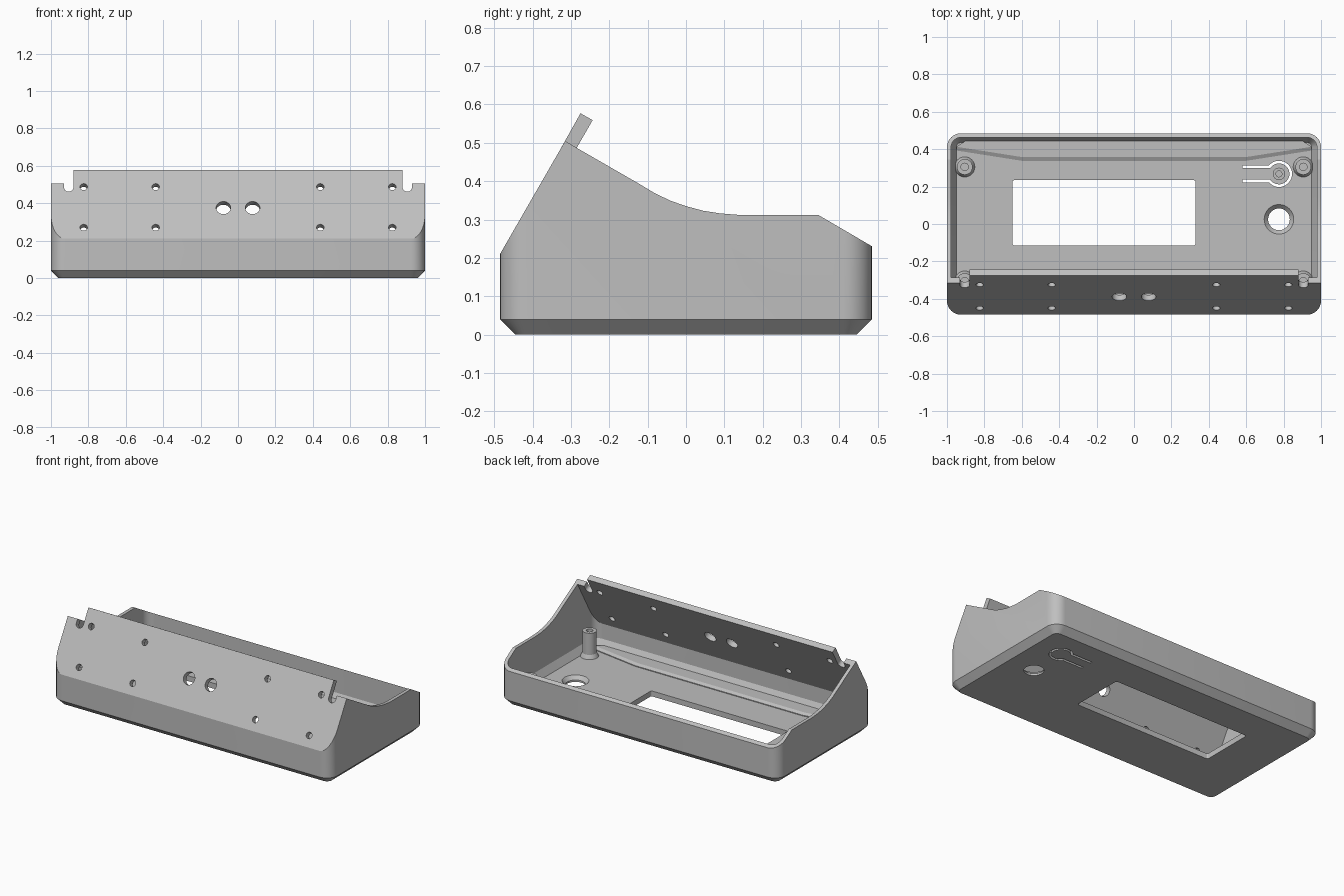
import bpy, bmesh
from math import cos, sin, pi, radians
from mathutils import Vector, Matrix

cube = bpy.data.objects.get("Cube")
if cube:
    bpy.data.objects.remove(cube, do_unlink=True)

grey = bpy.data.materials.new("plain_grey")
grey.use_nodes = True
tone = (0.52, 0.52, 0.52, 1)
grey.diffuse_color = tone
grey.node_tree.nodes["Principled BSDF"].inputs["Base Color"].default_value = tone

HALF_X, HALF_Y, FLOOR = 1.0, 0.485, 0.035
SLOPE_NORMAL = Vector((0, -sin(radians(60)), cos(radians(60))))


def finish(name, bm):
    bmesh.ops.remove_doubles(bm, verts=bm.verts, dist=1e-5)
    bmesh.ops.recalc_face_normals(bm, faces=bm.faces)
    mesh = bpy.data.meshes.new(name)
    bm.to_mesh(mesh)
    bm.free()
    mesh.materials.append(grey)
    obj = bpy.data.objects.new(name, mesh)
    bpy.context.collection.objects.link(obj)
    return obj


def loft(name, rings):
    """Skin equal-length rings of points and cap both ends."""
    bm = bmesh.new()
    loops = [[bm.verts.new(p) for p in ring] for ring in rings]
    n = len(loops[0])
    for a, b in zip(loops, loops[1:]):
        for i in range(n):
            j = (i + 1) % n
            bm.faces.new((a[i], a[j], b[j], b[i]))
    bm.faces.new(loops[0][::-1])
    bm.faces.new(loops[-1])
    return finish(name, bm)


def rounded(hx, hy, r, z, cx=0, cy=0, steps=8):
    ring = []
    for k, (sx, sy) in enumerate(((1, 1), (-1, 1), (-1, -1), (1, -1))):
        for i in range(steps + 1):
            a = (k + i / steps) * pi / 2
            ring.append((cx + sx * (hx - r) + r * cos(a), cy + sy * (hy - r) + r * sin(a), z))
    return ring


def shell_ring(inset, z):
    return rounded(HALF_X - inset, HALF_Y - inset, 0.075 - inset, z)


def side_prism(name, profile, hx):
    return loft(name, [[(x, y, z) for y, z in profile] for x in (-hx, hx)])


def plan_prism(name, outline, z0, z1):
    return loft(name, [[(x, y, z) for x, y in outline] for z in (z0, z1)])


def turned(name, profile, centre, axis=Vector((0, 0, 1)), sides=32):
    """Round solid from (radius, height) pairs along an axis."""
    turn = axis.to_track_quat('Z', 'Y').to_matrix().to_4x4()
    place = Matrix.Translation(centre) @ turn
    return loft(name, [[place @ Vector((r * cos(2 * pi * i / sides), r * sin(2 * pi * i / sides), h))
                        for i in range(sides)] for r, h in profile])


def boolean(obj, tool, operation='DIFFERENCE'):
    mod = obj.modifiers.new("cut", 'BOOLEAN')
    mod.object, mod.operation, mod.solver = tool, operation, 'EXACT'
    bpy.context.view_layer.objects.active = obj
    bpy.ops.object.modifier_apply(modifier=mod.name)
    bpy.data.objects.remove(tool, do_unlink=True)


def on_slope(x, z):
    return Vector((x, -0.485 + (z - 0.21) / 1.735, z))


# Outer case: rounded block with a chamfered base, trimmed to the side profile
case = loft("case", [shell_ring(0.04, 0), shell_ring(0, 0.04), shell_ring(0, 0.7)])
side = [(-0.485, -0.1), (-0.485, 0.21), (-0.315, 0.505), (-0.285, 0.487), (-0.12, 0.392),
        (-0.08, 0.368), (-0.04, 0.349), (0, 0.335), (0.045, 0.323), (0.09, 0.316), (0.14, 0.312),
        (0.345, 0.312), (0.485, 0.23), (0.485, -0.1)]
side[0], side[-1] = (-0.6, -0.1), (0.6, -0.1)
side[1:2] = [(-0.6, 0.01)]
side[-2] = (0.6, 0.163)
boolean(case, side_prism("trim", side, 1.2), 'INTERSECT')

# Raised lip along the top of the sloping front
lip = [(-0.335, 0.47), (-0.275, 0.577), (-0.243, 0.559), (-0.304, 0.452)]
boolean(case, side_prism("lip", lip, 0.88), 'UNION')

# Hollow interior that follows the sloping front
hollow = loft("hollow", [shell_ring(0.05, FLOOR), shell_ring(0.022, 0.08), shell_ring(0.022, 0.8)])
inside = [(-0.463, 0), (-0.463, 0.178), (-0.105, 0.799), (0.6, 0.799), (0.6, 0)]
boolean(hollow, side_prism("inside", inside, 1.2), 'INTERSECT')
boolean(case, hollow)

# Display window and round button hole through the floor
boolean(case, loft("window", [rounded(0.49, 0.175, 0.012, z, -0.16, 0.06, 3) for z in (-0.1, 0.1)]))
boolean(case, turned("button_hole", [(0.058, -0.1), (0.058, 0.012), (0.08, FLOOR + 0.001), (0.08, 0.06)],
                     (0.775, 0.025, 0)))

# Slit that frees a flexible push tongue
px, py = 0.775, 0.268


def slit_side(radius, arm):
    start = pi - math_asin(arm / radius)
    arc = [(px + radius * cos(start * (1 - i / 14)), py + radius * sin(start * (1 - i / 14))) for i in range(15)]
    half = [(0.58, py + arm)] + arc
    return half + [(x, 2 * py - y) for x, y in half[-2::-1]]


from math import asin as math_asin
outline = slit_side(0.07, 0.046) + slit_side(0.056, 0.031)[::-1]
boolean(case, plan_prism("slit", outline, -0.1, 0.1))

# Screw and cable holes through the sloping front
through = lambda r: [(r, -0.12), (r, 0.12)]
for s in (-1, 1):
    for x in (0.44, 0.825):
        for z in (0.27, 0.487):
            boolean(case, turned("screw_hole", through(0.02), on_slope(s * x, z), SLOPE_NORMAL, 16))
    boolean(case, turned("cable_hole", through(0.039), on_slope(s * 0.078, 0.375), SLOPE_NORMAL))
    # Round-bottomed notch beside the lip
    up = Vector((0, 0.5, 0.866))
    base = on_slope(s * 0.905, 0.483)
    notch = []
    for d in (-0.08, 0.08):
        ring = [(0.025 * cos(pi + pi * i / 12), 0.025 * sin(pi + pi * i / 12)) for i in range(13)]
        ring += [(0.025, 0.15), (-0.025, 0.15)]
        notch.append([base + Vector((u, 0, 0)) + up * v + SLOPE_NORMAL * d for u, v in ring])
    boolean(case, loft("notch", notch))

parts = [case]

# Bowed floor steps along front and back
step = [(-0.6, 0.35), (0.6, 0.35), (0.95, 0.405), (0.9, 0.445), (-0.9, 0.445), (-0.95, 0.405)]
for name, s in (("back_floor_step", 1), ("front_floor_step", -1)):
    rings = []
    for shift, z in ((-0.012, 0.03), (-0.012, 0.04), (0.008, 0.05)):
        rings.append([(x, s * (y + (shift if i < 3 or i == 5 else 0)), z) for i, (x, y) in enumerate(step)])
    parts.append(loft(name, rings))

# Screw posts with flared feet and blind holes
for side_name, s in (("left", 1), ("right", -1)):
    for end, y, top in (("back", 0.305, 0.14), ("front", -0.305, 0.2)):
        post = turned(f"{end}_{side_name}_post",
                      [(0.056, 0.03), (0.05, 0.045), (0.042, 0.06), (0.042, top), (0.02, top), (0.02, top - 0.06)],
                      (s * 0.905, y, 0))
        parts.append(post)

# Small hollow stud on the push tongue
parts.append(turned("push_stud", [(0.033, 0.03), (0.033, 0.075), (0.016, 0.075), (0.016, 0.05)], (px, py, 0)))

for obj in parts:
    bpy.ops.object.select_all(action='DESELECT')
    obj.select_set(True)
    bpy.context.view_layer.objects.active = obj
    bpy.ops.object.shade_smooth_by_angle(angle=radians(25))
